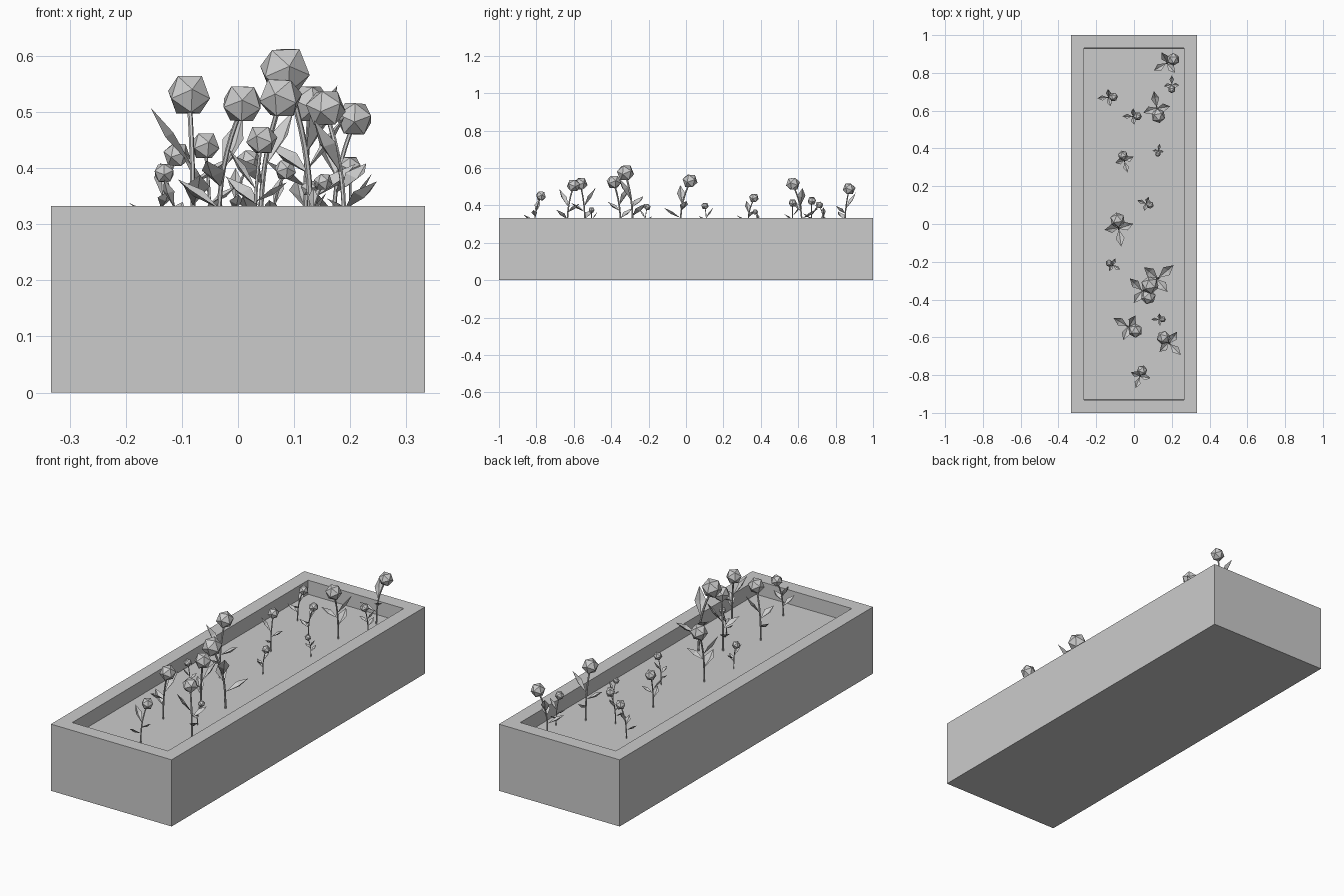
import bpy
import bmesh
from math import radians
from mathutils import Matrix, Vector

if "Cube" in bpy.data.objects:
    bpy.data.objects.remove(bpy.data.objects["Cube"], do_unlink=True)

# Single colour
grey = bpy.data.materials.new("plain_grey")
grey.use_nodes = True
colour = (0.6, 0.6, 0.6, 1)
grey.diffuse_color = colour
grey.node_tree.nodes["Principled BSDF"].inputs["Base Color"].default_value = colour

HEIGHT = 0.333
DEPTH = 0.07
FLOOR = HEIGHT - DEPTH


def finish(bm, name):
    mesh = bpy.data.meshes.new(name)
    bm.to_mesh(mesh)
    bm.free()
    mesh.materials.append(grey)
    return mesh


def place(name, data, matrix=Matrix()):
    obj = bpy.data.objects.new(name, data)
    bpy.context.collection.objects.link(obj)
    obj.matrix_world = matrix
    return obj


# Planter box with a sunken bed
bm = bmesh.new()
bmesh.ops.create_cube(bm, size=1)
bmesh.ops.scale(bm, vec=(0.667, 2, HEIGHT), verts=bm.verts)
bmesh.ops.translate(bm, vec=(0, 0, HEIGHT / 2), verts=bm.verts)
bm.normal_update()
top = [f for f in bm.faces if f.normal.z > 0.9]
bmesh.ops.inset_region(bm, faces=top, thickness=0.098)
bmesh.ops.inset_region(bm, faces=top, thickness=0.0005, depth=-DEPTH)
place("planter_box", finish(bm, "planter_box"))


# Curved stem, leaning towards local +x
def make_stem(points, radius):
    curve = bpy.data.curves.new("stem", "CURVE")
    curve.dimensions = "3D"
    curve.bevel_depth = radius
    curve.bevel_resolution = 1
    curve.resolution_u = 3
    curve.use_fill_caps = True
    spline = curve.splines.new("BEZIER")
    spline.bezier_points.add(len(points) - 1)
    for bp, co in zip(spline.bezier_points, points):
        bp.co = co
        bp.handle_left_type = bp.handle_right_type = "AUTO"
    temp = bpy.data.objects.new("stem_path", curve)
    mesh = bpy.data.meshes.new_from_object(temp)
    bpy.data.objects.remove(temp)
    for poly in mesh.polygons:
        poly.use_smooth = False
    mesh.materials.clear()
    mesh.materials.append(grey)
    return mesh


# Folded kite-shaped leaves growing from the stem
def add_leaf(bm, start, tip, width):
    start, tip = Vector(start), Vector(tip)
    along = tip - start
    side = along.cross(Vector((0, 0, 1))).normalized() * width / 2
    up = side.cross(along).normalized()
    middle = start + along * 0.55
    base, end = bm.verts.new(start), bm.verts.new(tip)
    rib = bm.verts.new(middle - up * width * 0.2)
    left = bm.verts.new(middle + side + up * width * 0.1)
    right = bm.verts.new(middle - side + up * width * 0.1)
    for corners in ((base, rib, left), (rib, end, left),
                    (base, right, rib), (rib, right, end)):
        bm.faces.new(corners)


stem = make_stem([(0, 0, 0), (0.004, 0, 0.1), (0.02, 0, 0.18), (0.05, 0, 0.26)], 0.0045)

bm = bmesh.new()
add_leaf(bm, (0, 0, 0.07), (-0.09, 0, 0.125), 0.046)
add_leaf(bm, (0.01, 0, 0.14), (0.01, 0.075, 0.245), 0.046)
add_leaf(bm, (0.005, 0, 0.11), (0.02, -0.08, 0.16), 0.046)
leaves = finish(bm, "leaves")

# Faceted flower head
bm = bmesh.new()
bmesh.ops.create_icosphere(bm, subdivisions=1, radius=0.041)
bmesh.ops.rotate(bm, verts=bm.verts, matrix=Matrix.Rotation(radians(40), 3, "Y"))
bmesh.ops.translate(bm, verts=bm.verts, vec=(0.052, 0, 0.268))
head = finish(bm, "flower_head")

# Plants: x, y, direction of lean in degrees, size
plants = [
    (0.17, 0.85, 30, 0.84), (0.20, 0.74, 270, 0.52),
    (0.12, 0.62, 280, 0.94), (-0.14, 0.67, 5, 0.6),
    (-0.01, 0.57, 0, 0.56), (-0.05, 0.33, 105, 0.66),
    (0.13, 0.39, 260, 0.38), (0.06, 0.11, 340, 0.5),
    (-0.08, -0.03, 98, 1.0), (-0.11, -0.22, 150, 0.48),
    (0.13, -0.285, 220, 1.16), (0.04, -0.35, 315, 0.98),
    (-0.035, -0.54, 330, 0.94), (0.13, -0.505, 0, 0.42),
    (0.19, -0.635, 135, 0.91), (0.03, -0.81, 70, 0.7),
]
for x, y, lean, size in plants:
    matrix = (Matrix.Translation((x, y, FLOOR))
              @ Matrix.Rotation(radians(lean), 4, "Z") @ Matrix.Scale(size, 4))
    place("stem", stem, matrix)
    place("leaves", leaves, matrix)
    place("flower_head", head, matrix)
